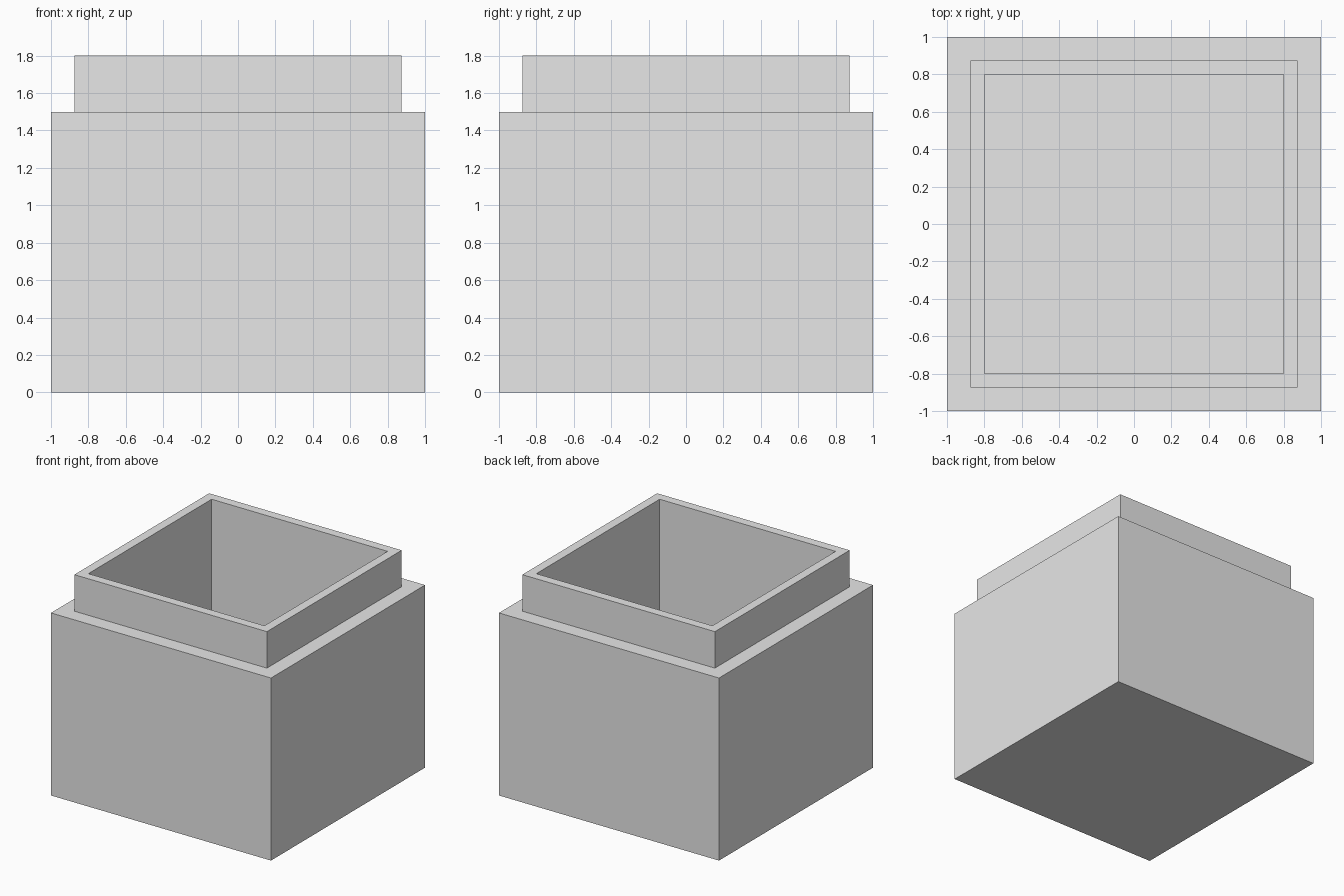
import bpy
import bmesh

cube = bpy.data.objects.get("Cube")
if cube:
    bpy.data.objects.remove(cube, do_unlink=True)

# Single plain grey
grey = bpy.data.materials.new("light_grey")
grey.use_nodes = True
colour = (0.8, 0.8, 0.8, 1.0)
grey.diffuse_color = colour
grey.node_tree.nodes["Principled BSDF"].inputs["Base Color"].default_value = colour

BODY, RIM, CAVITY = 1.0, 0.875, 0.8          # half widths
SHOULDER, TOP, FLOOR = 1.5, 1.8, 0.2         # heights

# Square rings from the base, up the outside, over the rim and down the inside
profile = [(BODY, 0), (BODY, SHOULDER), (RIM, SHOULDER),
           (RIM, TOP), (CAVITY, TOP), (CAVITY, FLOOR)]
corners = [(-1, -1), (1, -1), (1, 1), (-1, 1)]

bm = bmesh.new()
rings = [[bm.verts.new((x * r, y * r, z)) for x, y in corners] for r, z in profile]
for low, high in zip(rings, rings[1:]):
    for i in range(4):
        j = (i + 1) % 4
        bm.faces.new((low[i], low[j], high[j], high[i]))

# Underside and cavity floor
bm.faces.new(rings[0][::-1])
bm.faces.new(rings[-1])
bmesh.ops.recalc_face_normals(bm, faces=bm.faces)

mesh = bpy.data.meshes.new("open_box")
bm.to_mesh(mesh)
bm.free()
mesh.materials.append(grey)
bpy.context.collection.objects.link(bpy.data.objects.new("open_box", mesh))
